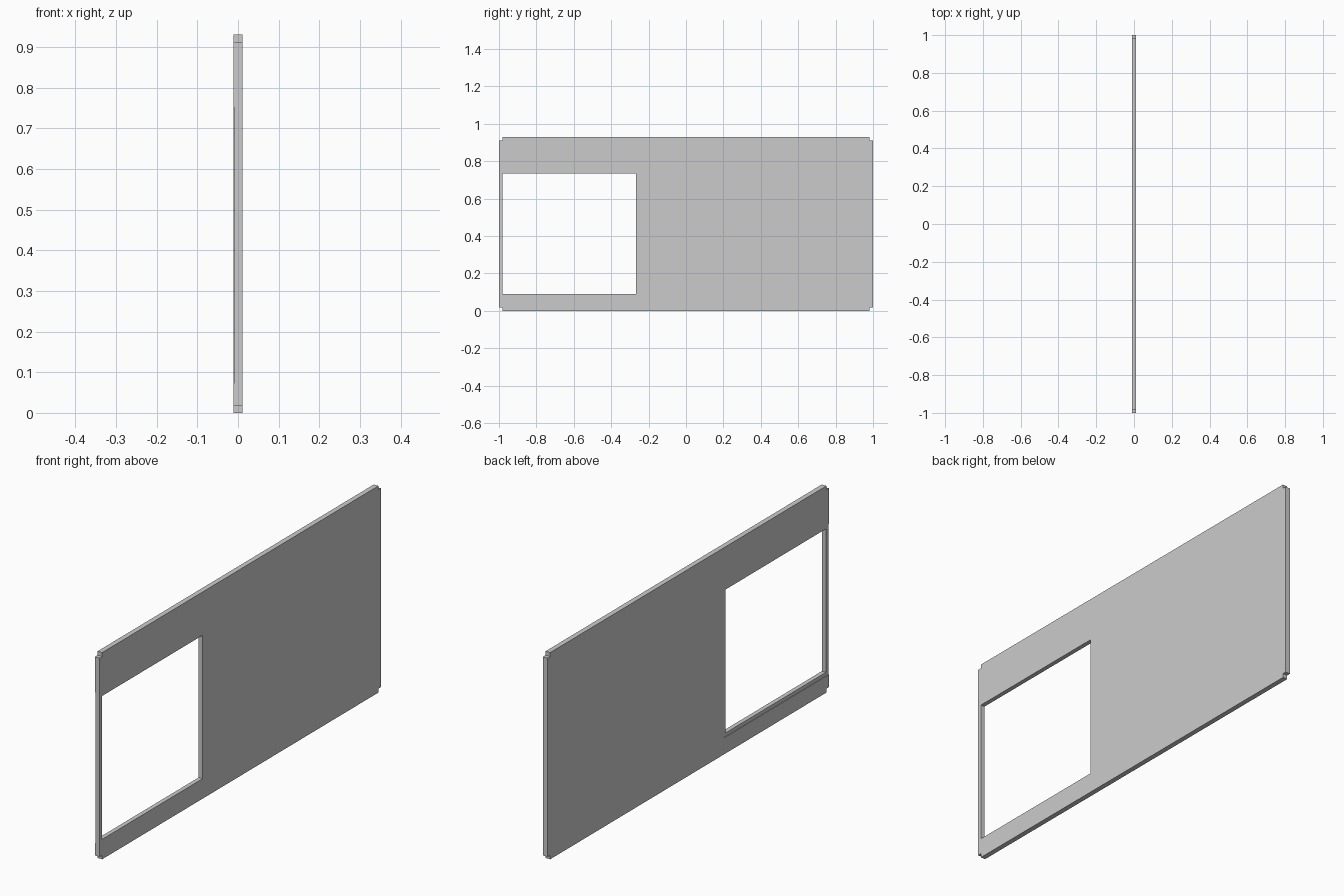
import bpy, bmesh

if "Cube" in bpy.data.objects:
    bpy.data.objects.remove(bpy.data.objects["Cube"])

T = 0.0115   # half thickness
H = 0.93     # height
N = 0.018    # corner notch


def box(name, lo, hi):
    bm = bmesh.new()
    bmesh.ops.create_cube(bm, size=1)
    for v in bm.verts:
        v.co = [(a + b) / 2 + c * (b - a) for a, b, c in zip(lo, hi, v.co)]
    me = bpy.data.meshes.new(name)
    bm.to_mesh(me)
    bm.free()
    ob = bpy.data.objects.new(name, me)
    bpy.context.collection.objects.link(ob)
    return ob


def cut(target, name, lo, hi):
    c = box(name, lo, hi)
    mod = target.modifiers.new(name, 'BOOLEAN')
    mod.operation = 'DIFFERENCE'
    mod.solver = 'EXACT'
    mod.object = c
    bpy.context.view_layer.objects.active = target
    bpy.ops.object.modifier_apply(modifier=name)
    bpy.data.objects.remove(c)


# Main panel
panel = box("wall_panel", (-T, -1, 0), (T, 1, H))

# Square notches at the four corners
for ylo, yhi in ((-1.1, -1 + N), (1 - N, 1.1)):
    for zlo, zhi in ((-0.1, N), (H - N, H + 0.1)):
        cut(panel, "corner_notch", (-0.1, ylo, zlo), (0.1, yhi, zhi))

# Window opening
cut(panel, "window_opening", (-0.1, -0.982, 0.09), (0.1, -0.268, 0.735))

# Shallow rebate around the opening on the back, running out at the near end
cut(panel, "window_rebate", (-0.1, -1.1, 0.074), (-T + 0.003, -0.252, 0.751))
